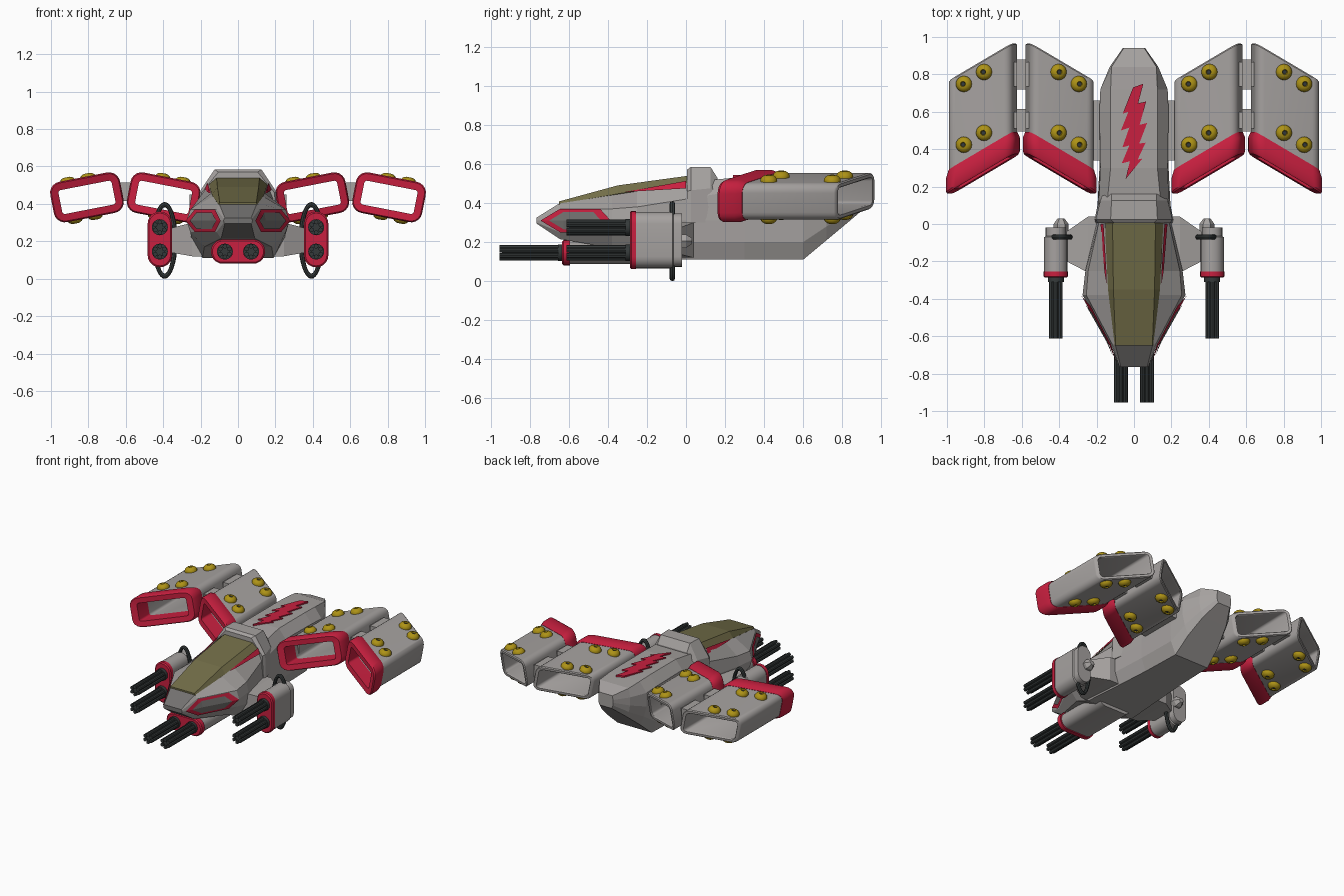
import bpy, bmesh, math
from mathutils import Vector
from math import sin, cos, pi

if "Cube" in bpy.data.objects:
    bpy.data.objects.remove(bpy.data.objects["Cube"])


def mat(name, r, g, b):
    m = bpy.data.materials.new(name)
    m.diffuse_color = (r, g, b, 1)
    m.use_nodes = True
    m.node_tree.nodes["Principled BSDF"].inputs["Base Color"].default_value = m.diffuse_color
    return m


GREY = mat("hull grey", .38, .36, .35)
MID = mat("panel grey", .17, .165, .16)
RED = mat("red trim", .58, .014, .05)
OLIVE = mat("olive glass", .17, .155, .065)
GOLD = mat("gold", .42, .29, .008)
DARK = mat("gunmetal", .035, .042, .042)


def mesh(name, verts, faces, m, smooth=False, fix=True):
    me = bpy.data.meshes.new(name)
    me.from_pydata([tuple(v) for v in verts], [], faces)
    if fix:
        bm = bmesh.new()
        bm.from_mesh(me)
        bmesh.ops.recalc_face_normals(bm, faces=bm.faces)
        bm.to_mesh(me)
        bm.free()
    me.materials.append(m)
    ob = bpy.data.objects.new(name, me)
    bpy.context.collection.objects.link(ob)
    if smooth:
        bpy.ops.object.select_all(action='DESELECT')
        ob.select_set(True)
        bpy.context.view_layer.objects.active = ob
        bpy.ops.object.shade_smooth_by_angle(angle=math.radians(35))
    return ob


def loft(name, rings, m, closed=False, smooth=False):
    """Skin a list of equal rings; capped unless closed into a loop."""
    n, k = len(rings[0]), len(rings)
    verts = [p for r in rings for p in r]
    faces = [(i * n + j, i * n + (j + 1) % n, (i + 1) % k * n + (j + 1) % n, (i + 1) % k * n + j)
             for i in range(k if closed else k - 1) for j in range(n)]
    if not closed:
        faces += [tuple(range(n)), tuple(range((k - 1) * n, k * n))]
    return mesh(name, verts, faces, m, smooth)


def rounded(hw, hh, r, seg=5):
    """Rounded rectangle outline from half sizes."""
    return [(sx * (hw - r) + r * cos(a0 + pi / 2 * i / seg), sz * (hh - r) + r * sin(a0 + pi / 2 * i / seg))
            for sx, sz, a0 in ((1, 1, 0), (-1, 1, pi / 2), (-1, -1, pi), (1, -1, 1.5 * pi))
            for i in range(seg + 1)]


def half_loft(name, secs, m):
    """Loft from half sections (y, [(x, z), ...]) mirrored in x."""
    return loft(name, [[(x, y, z) for x, z in s] + [(-x, y, z) for x, z in reversed(s)]
                       for y, s in secs], m)


def box(name, x0, x1, y0, y1, z0, z1, m=GREY):
    return loft(name, [[(x, y0, z0), (x, y1, z0), (x, y1, z1), (x, y0, z1)] for x in (x0, x1)], m)


# Fuselage
HULL = [
    (-.765, [(.07, .325), (.075, .32), (.077, .31), (.075, .30), (.07, .295)]),
    (-.645, [(.10, .40), (.115, .37), (.125, .31), (.115, .25), (.09, .215)]),
    (-.38, [(.135, .44), (.255, .37), (.275, .31), (.255, .25), (.18, .17)]),
    (-.25, [(.14, .46), (.245, .38), (.26, .31), (.25, .22), (.19, .11)]),
    (.0, [(.155, .505), (.19, .42), (.20, .31), (.20, .20), (.17, .11)]),
    (.30, [(.125, .535), (.18, .47), (.185, .31), (.185, .20), (.15, .11)]),
    (.60, [(.125, .535), (.185, .47), (.185, .33), (.18, .20), (.14, .11)]),
    (.72, [(.125, .532), (.18, .46), (.18, .36), (.16, .28), (.13, .21)]),
    (.84, [(.12, .525), (.13, .46), (.13, .40), (.12, .35), (.10, .31)]),
    (.94, [(.055, .49), (.06, .46), (.06, .44), (.06, .42), (.05, .395)])]
hull = half_loft("fuselage", HULL, GREY)
hull.data.materials.append(MID)
for p in hull.data.polygons:
    if p.center.y < -.645 and abs(p.center.x) < .01:
        p.material_index = 1


def hull_point(s, y, row, off):
    """Point on the hull side at y and fractional row, pushed outward."""
    for (ya, a), (yb, b) in zip(HULL, HULL[1:]):
        if ya <= y <= yb:
            break
    t, k = (y - ya) / (yb - ya), min(int(row), 3)
    f = row - k
    q = [Vector(a[i]).lerp(Vector(b[i]), t) for i in (k, k + 1)]
    v = q[0].lerp(q[1], f)
    return (s * (v.x + off), y, v.y + (off if row < 1 else 0))


# Collar behind the canopy
half_loft("collar", [
    (.005, [(.105, .57), (.195, .46), (.205, .30)]),
    (.025, [(.125, .585), (.205, .465), (.21, .30)]),
    (.125, [(.12, .585), (.18, .475), (.19, .30)]),
    (.16, [(.12, .53), (.165, .46), (.18, .30)])], GREY)

# Canopy
half_loft("canopy", [
    (-.65, [(.098, .408), (.103, .395), (.08, .36)]),
    (-.35, [(.11, .49), (.139, .447), (.08, .40)]),
    (.015, [(.115, .54), (.157, .505), (.08, .45)])], OLIVE)

# Side panels and cheek wedges
HEX = [(-.745, 2), (-.645, 1), (-.44, 1), (-.385, 2), (-.44, 3), (-.645, 3), (-.645, 2), (-.44, 2)]
FAN = [(0, 1, 6), (1, 2, 7, 6), (2, 3, 7), (3, 4, 7), (4, 5, 6, 7), (5, 0, 6)]
for s in (1, -1):
    faces = [f[::-1] if s < 0 else f for f in FAN]
    for name, k, off, m in (("panel_border", 1, .008, RED), ("panel_inset", .74, .013, MID)):
        pts = [hull_point(s, -.575 + (y + .575) * k, 2 + (r - 2) * k, off) for y, r in HEX]
        mesh(name, pts, faces, m)
    wedge = [hull_point(s, y, r, .008) for y, r in ((-.32, .02), (-.25, .1), (0, .45), (0, 0), (-.25, 0))]
    mesh("cheek_wedge", wedge, [(0, 1, 4), (1, 2, 3, 4)], RED)

# Lightning stripe on the rear deck
right = [(.05, .75), (.022, .645), (.065, .655), (.03, .53), (.07, .54), (.028, .43),
         (.062, .435), (.02, .345), (.045, .35), (-.045, .24)]
left = [(-.022, .335), (-.065, .325), (-.025, .42), (-.062, .41), (-.025, .515), (-.07, .50),
        (-.03, .60), (-.06, .59), (-.005, .73)]
bolt = right + left
loft("lightning_stripe", [[(x, y, z) for x, y in bolt] for z in (.53, .543)], RED)


# Minigun barrels
def minigun(x, z, y0, y1):
    def rod(name, px, pz, r, a, b, n):
        loft(name, [[(px + r * cos(2 * pi * i / n), y, pz + r * sin(2 * pi * i / n)) for i in range(n)]
                    for y in (a, b)], DARK, smooth=True)
    rod("gun_core", x, z, .025, y0 + .012, y1, 12)
    rod("gun_base", x, z, .043, y1 - .035, y1, 16)
    for i in range(6):
        a = pi / 3 * i + pi / 6
        rod("gun_barrel", x + .028 * cos(a), z + .028 * sin(a), .0125, y0, y1, 8)


def pod(name, cx, cz, hw, hh, secs, m):
    """Stadium-shaped body along y from (y, inset) sections."""
    loft(name, [[(cx + x, y, cz + z) for x, z in rounded(hw - d, hh - d, min(hw, hh) - d - .001)]
                for y, d in secs], m, smooth=True)


# Chin gun
pod("chin_pod", 0, .145, .135, .058, [(-.61, 0), (-.2, 0)], GREY)
pod("chin_trim", 0, .145, .145, .065, [(-.635, .008), (-.627, 0), (-.595, 0)], RED)
for x in (-.07, .07):
    minigun(x, .145, -.955, -.62)

for s in (1, -1):
    # Wing gun pods
    cx = s * .418
    pod("gun_pod", cx, .21, .062, .145, [(-.27, 0), (-.07, 0), (-.065, .008), (-.02, .008)], GREY)
    pod("gun_pod_trim", cx, .21, .065, .149, [(-.287, .008), (-.28, 0), (-.255, 0)], RED)
    for z in (.275, .145):
        minigun(cx, z, -.612, -.275)
    # Strut between hull and pod
    loft("gun_strut", [[(s * x, a, b) for a, b in ((y0, z0), (y1, z0), (y1, z1), (y0, z1))]
                       for x, y0, y1, z0, z1 in ((.17, -.27, .04, .12, .30), (.245, -.26, .04, .12, .30),
                                                 (.36, -.20, -.04, .14, .27))], GREY)
    loft("pod_knob", [[(s * (.39 + r * cos(pi / 3 * i)), y, .205 + r * sin(pi / 3 * i)) for i in range(6)]
                      for y, r in ((-.06, .04), (0, .04), (.03, .018))], GREY)
    # Feed hose looped round the pod
    loft("feed_hose", [[(s * (.392 + (.055 + .014 * cos(b)) * cos(a)), -.07 + .014 * sin(b),
                         .205 + (.191 + .014 * cos(b)) * sin(a))
                        for b in [2 * pi * j / 8 for j in range(8)]]
                       for a in [2 * pi * i / 40 for i in range(40)]], DARK, closed=True, smooth=True)
    # Engine links
    box("engine_mount", s * .16, s * .26, .34, .66, .35, .45)
    for y0, y1 in ((.735, .865), (.51, .60)):
        box("engine_link", s * .555, s * .65, y0, y1, .425, .505)
        box("engine_link_collar", s * .578, s * .627, y0 - .015, y1 + .015, .415, .515)

    # Twin engine tubes, mirrored about the link
    for k in (1, -1):
        ex, d, tilt = s * (.6025 + k * .205), s * k, math.radians(11)

        def place(lx, y, lz):
            return (ex + d * (lx * cos(tilt) + lz * sin(tilt)), y - .58 * lx,
                    .435 - lx * sin(tilt) + lz * cos(tilt))

        def tube(name, profile, m):
            loft(name, [[place(x, y, z) for x, z in rounded(.175 + o, .095 + o, .045 + o)]
                        for o, y in profile], m, closed=True, smooth=True)

        tube("engine_tube", [(0, .30), (0, .858), (-.006, .866), (-.022, .866), (-.027, .858), (-.027, .30)], GREY)
        tube("engine_intake_trim", [(-.03, .272), (.008, .268), (.015, .28), (.015, .355), (.002, .39), (-.03, .39)], RED)
        for lx in (.085, -.025):
            for y in (.798, .473):
                for up in (1, -1):
                    def disc(r, h):
                        return [place(lx + r * cos(a), y + r * sin(a) + .58 * r * cos(a), up * (.094 + h))
                                for a in [2 * pi * i / 16 for i in range(16)]]
                    loft("rivet", [disc(r, h) for r, h in ((.043, 0), (.043, .01), (.036, .022), (.024, .03),
                                                           (.014, .032), (.011, .022))], GOLD, smooth=True)
                    loft("rivet_socket", [disc(.011, .02), disc(.011, .024)], DARK)
